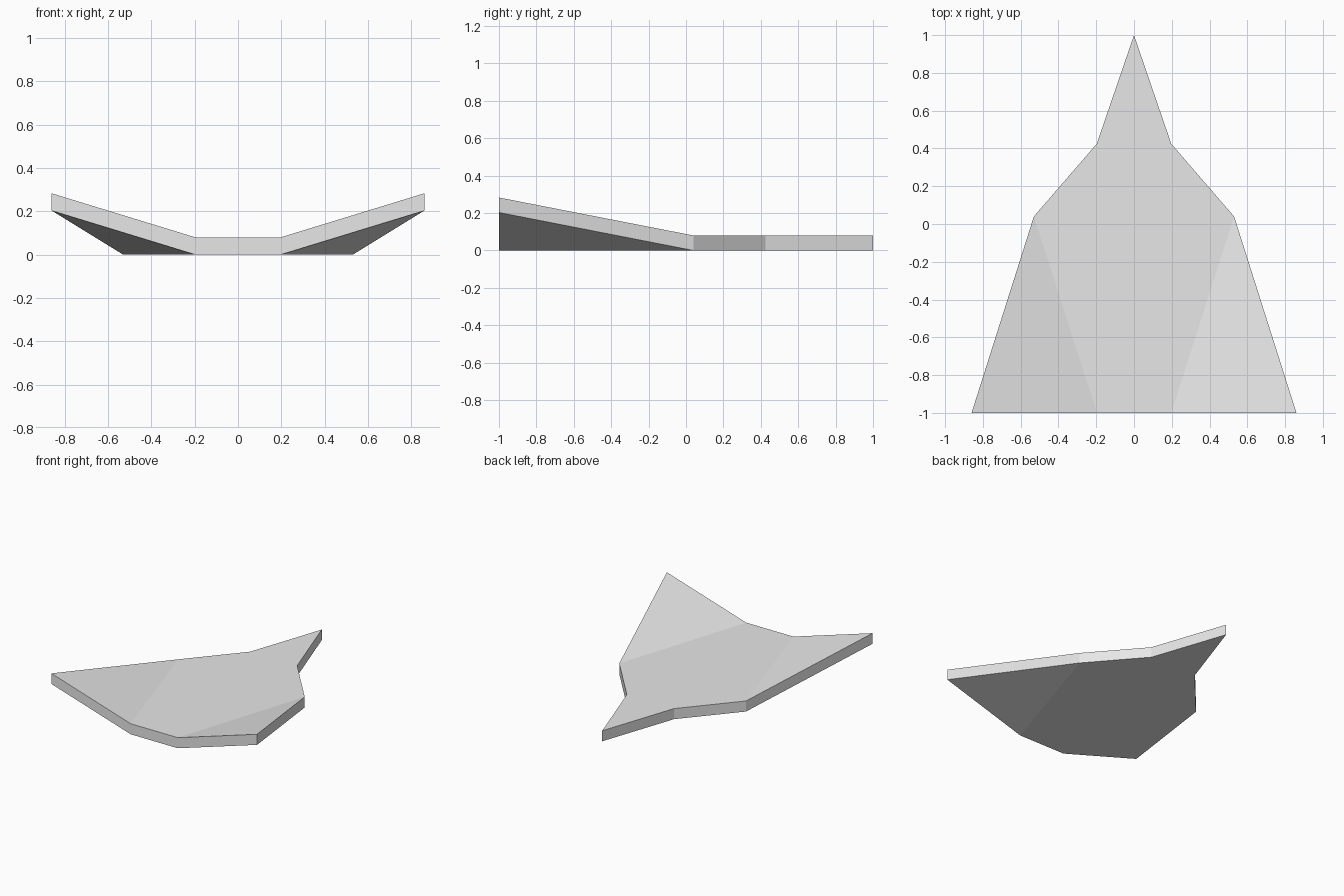
import bpy
import bmesh
from mathutils import Vector

cube = bpy.data.objects.get("Cube")
if cube:
    bpy.data.objects.remove(cube, do_unlink=True)

THICKNESS = 0.08

grey = bpy.data.materials.new("light grey")
grey.use_nodes = True
grey.diffuse_color = (0.8, 0.8, 0.8, 1)
grey.node_tree.nodes["Principled BSDF"].inputs["Base Color"].default_value = grey.diffuse_color

# Left half outline: nose point, neck, shoulder, raised wing tip, front fold
nose = (0, 1, 0)
half = [(0.197, 0.425, 0), (0.53, 0.04, 0), (0.86, -1, 0.203), (0.197, -1, 0)]
neck, shoulder, tip, fold = half


def mirror(p):
    return (-p[0], p[1], p[2])


# Flat body and two upturned wings share the fold lines
body = [nose, mirror(neck), mirror(shoulder), mirror(fold), fold, shoulder, neck]
left_wing = [shoulder, fold, tip]
right_wing = [mirror(p) for p in reversed(left_wing)]

bm = bmesh.new()
for outline in (body, left_wing, right_wing):
    bm.faces.new([bm.verts.new(p) for p in outline])
bmesh.ops.remove_doubles(bm, verts=bm.verts[:], dist=0.001)

# Raise a copy straight up so the plate has vertical edges
result = bmesh.ops.extrude_face_region(bm, geom=bm.faces[:], use_keep_orig=True)
top = [g for g in result["geom"] if isinstance(g, bmesh.types.BMVert)]
bmesh.ops.translate(bm, verts=top, vec=Vector((0, 0, THICKNESS)))
bmesh.ops.recalc_face_normals(bm, faces=bm.faces[:])

mesh = bpy.data.meshes.new("winged_plate")
bm.to_mesh(mesh)
bm.free()
mesh.materials.append(grey)
plate = bpy.data.objects.new("winged_plate", mesh)
bpy.context.collection.objects.link(plate)
